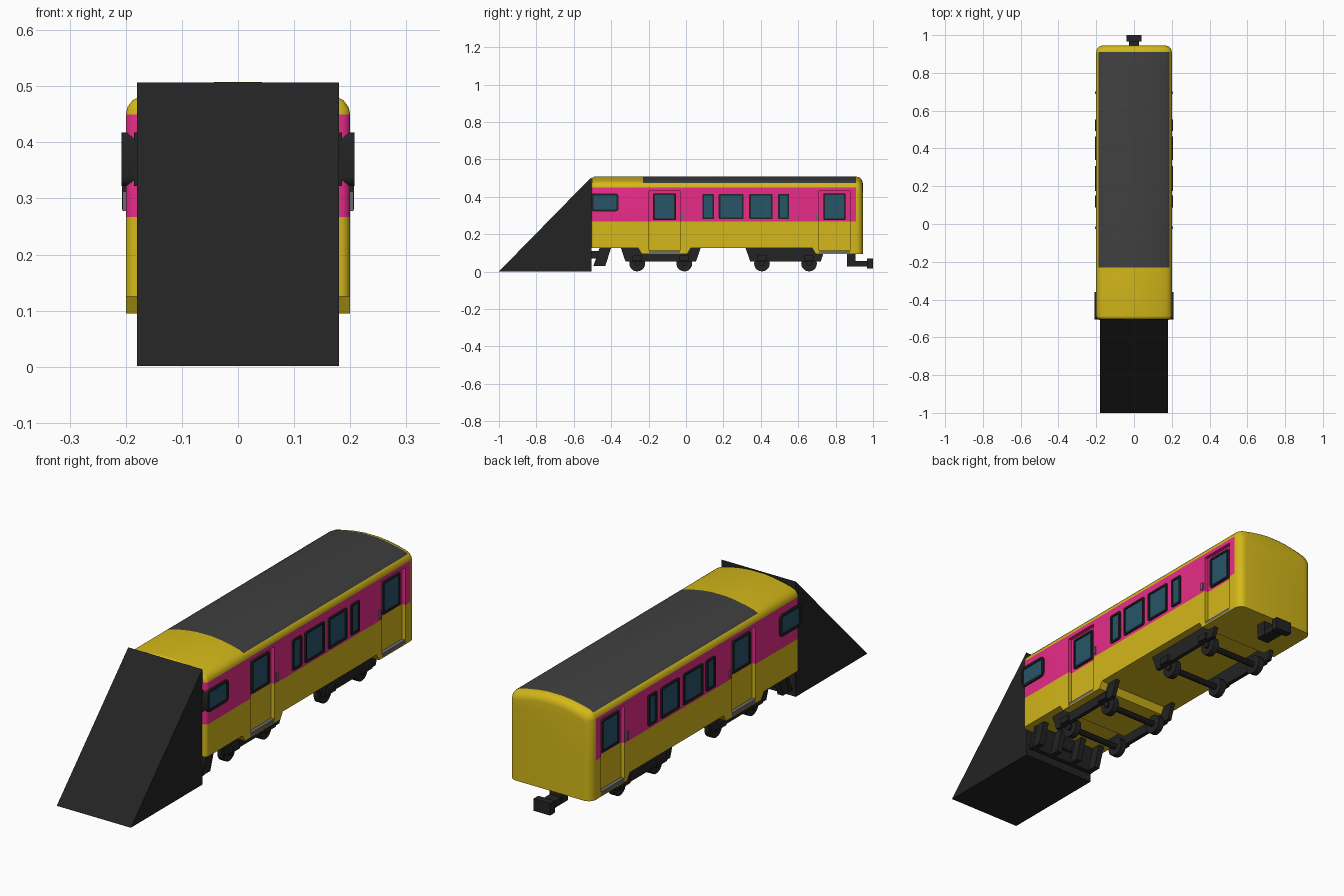
import bpy, bmesh, math
from mathutils import Vector

if "Cube" in bpy.data.objects:
    bpy.data.objects.remove(bpy.data.objects["Cube"])


def material(name, rgb):
    m = bpy.data.materials.new(name)
    m.diffuse_color = (*rgb, 1)
    m.use_nodes = True
    m.node_tree.nodes["Principled BSDF"].inputs["Base Color"].default_value = m.diffuse_color
    return m


YELLOW = material("yellow", (0.66, 0.48, 0.01))
PINK = material("pink", (0.80, 0.025, 0.25))
BLACK = material("black", (0.017, 0.017, 0.017))
ROOF = material("roof_grey", (0.05, 0.05, 0.05))
GLASS = material("glass", (0.02, 0.09, 0.14))
METAL = material("metal", (0.15, 0.15, 0.16))


def finish(name, bm, *mats):
    bmesh.ops.recalc_face_normals(bm, faces=bm.faces)
    me = bpy.data.meshes.new(name)
    bm.to_mesh(me)
    bm.free()
    ob = bpy.data.objects.new(name, me)
    bpy.context.collection.objects.link(ob)
    for m in mats:
        me.materials.append(m)
    return ob


def prism(name, pts, x0, x1, *mats):
    """Side profile (y, z) extruded across x."""
    bm = bmesh.new()
    f = bm.faces.new([bm.verts.new((x0, y, z)) for y, z in pts])
    ext = bmesh.ops.extrude_face_region(bm, geom=[f])["geom"]
    vs = [v for v in ext if isinstance(v, bmesh.types.BMVert)]
    bmesh.ops.translate(bm, verts=vs, vec=(x1 - x0, 0, 0))
    return finish(name, bm, *mats)


def box(name, x0, x1, y0, y1, z0, z1, *mats):
    return prism(name, [(y0, z0), (y1, z0), (y1, z1), (y0, z1)], x0, x1, *mats)


def rod(name, r, x0, x1, y, z, n, mat):
    pts = [(y + r * math.cos(2 * math.pi * i / n), z + r * math.sin(2 * math.pi * i / n)) for i in range(n)]
    return prism(name, pts, x0, x1, mat)


def window(name, s, y0, y1, z0, z1, x_in, x_out, rim=0.009, r=0.006):
    """Framed pane: rounded block with an inset glass face."""
    ob = box(name, s * x_in, s * x_out, y0, y1, z0, z1, BLACK, GLASS)
    bm = bmesh.new()
    bm.from_mesh(ob.data)
    long_edges = [e for e in bm.edges if abs(e.verts[0].co.x - e.verts[1].co.x) > 1e-4]
    bmesh.ops.bevel(bm, geom=long_edges, offset=r, segments=3, profile=0.5, affect='EDGES')
    bm.normal_update()
    outer = max(bm.faces, key=lambda f: s * f.normal.x)
    bmesh.ops.inset_region(bm, faces=[outer], thickness=rim, use_even_offset=True)
    inner = bmesh.ops.extrude_face_region(bm, geom=[outer])["geom"]
    bmesh.ops.delete(bm, geom=[outer], context='FACES_ONLY')
    pane = [g for g in inner if isinstance(g, bmesh.types.BMFace)][0]
    pane.material_index = 1
    bmesh.ops.translate(bm, verts=pane.verts[:], vec=(-s * 0.005, 0, 0))
    bm.to_mesh(ob.data)
    bm.free()
    return ob


# Carriage shell: roof cross-section lofted along y with rounded ends
half = [(0.2, 0.095), (0.2, 0.45), (0.197, 0.463), (0.188, 0.475), (0.17, 0.484),
        (0.13, 0.494), (0.08, 0.503), (0.035, 0.508)]
section = half + [(-x, z) for x, z in reversed(half)]
stations = []
for i in range(6):
    a = i / 5 * math.pi / 2
    stations.append((-0.505 + 0.018 * (1 - math.sin(a)), 0.018 * (1 - math.cos(a))))
stations.reverse()
stations = [(-0.505 + 0.018 * (1 - math.sin(i * math.pi / 10)), 0.018 * (1 - math.cos(i * math.pi / 10)))
            for i in range(5, -1, -1)]
stations += [(0.945 - 0.035 * (1 - math.sin(i * math.pi / 10)), 0.035 * (1 - math.cos(i * math.pi / 10)))
             for i in range(6)]
bm = bmesh.new()
rings = []
for y, d in stations:
    kx, kz = 1 - d / 0.2, 1 - d / 0.413
    rings.append([bm.verts.new((x * kx, y, 0.095 + (z - 0.095) * kz)) for x, z in section])
n = len(section)
for a, b in zip(rings, rings[1:]):
    for i in range(n):
        bm.faces.new((a[i], a[(i + 1) % n], b[(i + 1) % n], b[i]))
bm.faces.new(rings[0])
bm.faces.new(rings[-1])
body = finish("carriage_body", bm, YELLOW, PINK, ROOF)

# Cut the raised floor and the door recesses
doors = [(-0.198, -0.032), (0.712, 0.876)]
cutters = [
    prism("floor_cut_front", [(-0.6, 0.05), (-0.21, 0.05), (-0.255, 0.125), (-0.6, 0.125)], -0.3, 0.3),
    prism("floor_cut_middle", [(-0.02, 0.05), (0.72, 0.05), (0.675, 0.125), (0.025, 0.125)], -0.3, 0.3)]
for s in (-1, 1):
    for y0, y1 in doors:
        cutters.append(box("door_cut", s * 0.183, s * 0.3, y0, y1, 0.1, 0.432))
bpy.context.view_layer.objects.active = body
for c in cutters:
    c.hide_render = True
    mod = body.modifiers.new("cut", 'BOOLEAN')
    mod.operation, mod.solver, mod.object = 'DIFFERENCE', 'EXACT', c
    bpy.ops.object.modifier_apply(modifier=mod.name)
    bpy.data.objects.remove(c)

# Livery: slice the shell and colour the bands
bm = bmesh.new()
bm.from_mesh(body.data)
for co, no in [((0, 0, 0.267), (0, 0, 1)), ((0, 0, 0.45), (0, 0, 1)), ((0, 0, 0.475), (0, 0, 1)),
               ((0, -0.23, 0), (0, 1, 0)), ((0, 0.91, 0), (0, 1, 0))]:
    bmesh.ops.bisect_plane(bm, geom=bm.verts[:] + bm.edges[:] + bm.faces[:], dist=1e-5,
                           plane_co=Vector(co), plane_no=Vector(no))
for f in bm.faces:
    c = f.calc_center_median()
    f.material_index = 0
    if c.z > 0.475 and -0.23 < c.y < 0.91:
        f.material_index = 2
    elif 0.267 < c.z < 0.45 and c.y < 0.91:
        f.material_index = 1
bm.to_mesh(body.data)
bm.free()
smooth = [body]

# Windows, doors, handles and steps on both sides
panes = [(0.088, 0.15), (0.175, 0.308), (0.338, 0.463), (0.493, 0.552)]
for s in (-1, 1):
    for y0, y1 in panes:
        window("side_window", s, y0, y1, 0.28, 0.415, 0.19, 0.207)
    smooth.append(window("cab_side_window", s, -0.506, -0.36, 0.322, 0.418, 0.17, 0.208, 0.011, 0.016))
    for (y0, y1), hy in zip(doors, (-0.02, 0.695)):
        window("door_window", s, y0 + 0.022, y1 - 0.022, 0.276, 0.418, 0.175, 0.192)
        box("door_step", s * 0.175, s * 0.199, y0, y1, 0.1, 0.114, METAL)
        box("door_handle", s * 0.195, s * 0.206, hy - 0.006, hy + 0.006, 0.278, 0.312, METAL)
box("windscreen", -0.185, 0.185, -0.508, -0.48, 0.322, 0.418, BLACK)

# Bogies: side frames, axles and wheels
for cy in (-0.135, 0.532):
    for s in (-1, 1):
        prism("bogie_frame", [(cy - 0.213, 0.125), (cy + 0.213, 0.125), (cy + 0.188, 0.053),
                              (cy - 0.188, 0.053)], s * 0.146, s * 0.164, BLACK)
        for dy in (-0.126, 0.126):
            box("axle_box", s * 0.16, s * 0.174, cy + dy - 0.025, cy + dy + 0.025, 0.056, 0.085, BLACK)
    for dy in (-0.126, 0.126):
        smooth.append(rod("axle", 0.014, -0.15, 0.15, cy + dy, 0.043, 10, BLACK))
        for s in (-1, 1):
            smooth.append(rod("wheel", 0.042, s * 0.112, s * 0.14, cy + dy, 0.043, 20, BLACK))

# Front ramp wedge
prism("front_wedge", [(-1, 0.001), (-0.504, 0.001), (-0.504, 0.507)], -0.18, 0.18, BLACK)

# Track guard with brackets behind the wedge
prism("track_guard", [(-0.462, 0.125), (-0.445, 0.125), (-0.475, 0.03), (-0.495, 0.03)], -0.17, 0.17, BLACK)
for x in (-0.155, -0.055, 0.055, 0.155):
    prism("guard_bracket", [(-0.46, 0.127), (-0.4, 0.127), (-0.432, 0.03), (-0.49, 0.03)],
          x - 0.013, x + 0.013, BLACK)
box("front_coupler", -0.03, 0.03, -0.52, -0.45, 0.07, 0.11, BLACK)

# Rear coupler
box("rear_coupler_mount", -0.03, 0.03, 0.86, 0.905, 0.03, 0.097, BLACK)
box("rear_coupler_bar", -0.027, 0.027, 0.86, 0.975, 0.027, 0.057, BLACK)
box("rear_coupler_head", -0.04, 0.04, 0.967, 1.0, 0.017, 0.07, BLACK)

# Smooth the rounded parts only
bpy.ops.object.select_all(action='DESELECT')
for ob in smooth:
    ob.select_set(True)
bpy.context.view_layer.objects.active = body
bpy.ops.object.shade_smooth_by_angle(angle=math.radians(32))
